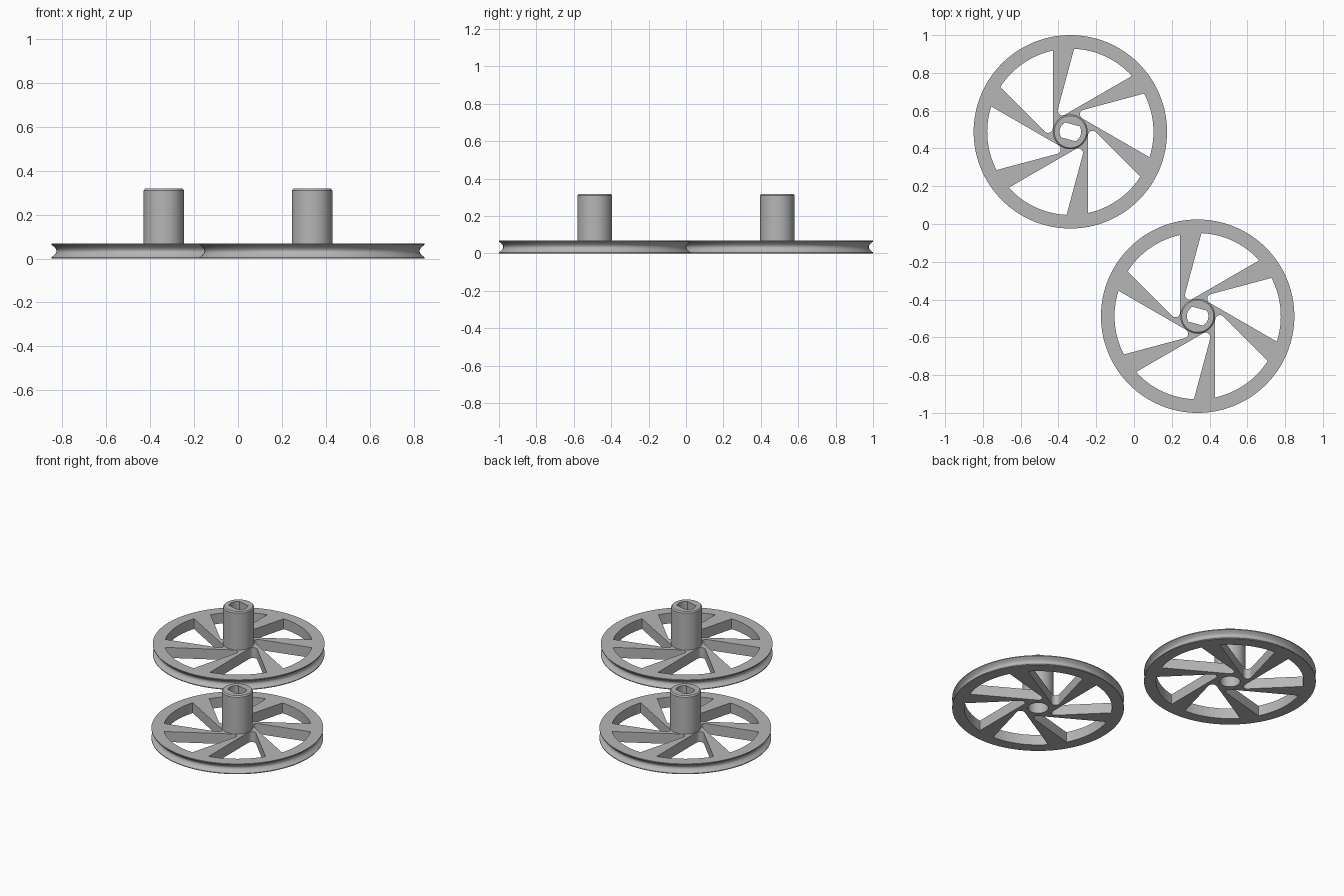
import bpy, bmesh
from math import cos, sin, pi, radians, asin, degrees

if "Cube" in bpy.data.objects:
    bpy.data.objects.remove(bpy.data.objects["Cube"])

R, RIM_IN, H = 0.512, 0.44, 0.068      # wheel radius, window radius, rim height
HUB_R, HUB_H = 0.092, 0.318

grey = bpy.data.materials.new("plain_grey")
grey.diffuse_color = (0.47, 0.47, 0.47, 1)
grey.use_nodes = True
grey.node_tree.nodes["Principled BSDF"].inputs["Base Color"].default_value = grey.diffuse_color


def arc(cx, cy, r, a0, a1, n):
    """Points on an arc, angles in degrees."""
    return [(cx + r * cos(radians(a0 + (a1 - a0) * i / n)),
             cy + r * sin(radians(a0 + (a1 - a0) * i / n))) for i in range(n + 1)]


def make_object(name, bm):
    bmesh.ops.remove_doubles(bm, verts=bm.verts, dist=1e-5)
    bmesh.ops.recalc_face_normals(bm, faces=bm.faces)
    me = bpy.data.meshes.new(name)
    bm.to_mesh(me)
    bm.free()
    me.materials.append(grey)
    ob = bpy.data.objects.new(name, me)
    bpy.context.collection.objects.link(ob)
    return ob


def lathe(name, profile, steps):
    bm = bmesh.new()
    vs = [bm.verts.new((r, 0, z)) for r, z in profile]
    es = [bm.edges.new(p) for p in zip(vs, vs[1:])]
    bmesh.ops.spin(bm, geom=vs + es, cent=(0, 0, 0), axis=(0, 0, 1),
                   angle=2 * pi, steps=steps)
    return make_object(name, bm)


def prism(name, pts, z0, z1):
    bm = bmesh.new()
    face = bm.faces.new([bm.verts.new((x, y, z0)) for x, y in pts])
    ext = bmesh.ops.extrude_face_region(bm, geom=[face])
    top = [v for v in ext["geom"] if isinstance(v, bmesh.types.BMVert)]
    bmesh.ops.translate(bm, verts=top, vec=(0, 0, z1 - z0))
    return make_object(name, bm)


def cut(target, cutter):
    mod = target.modifiers.new("cut", 'BOOLEAN')
    mod.operation, mod.solver, mod.object = 'DIFFERENCE', 'EXACT', cutter
    bpy.context.view_layer.objects.active = target
    bpy.ops.object.modifier_apply(modifier=mod.name)
    bpy.data.objects.remove(cutter)


# Disc with a concave belt groove and a chamfered hub
groove = [(R - 0.023 * sin(pi * i / 10), 0.005 + (H - 0.01) * i / 10) for i in range(11)]
profile = ([(0, 0), (R, 0)] + groove +
           [(R, H), (HUB_R, H), (HUB_R, HUB_H - 0.008), (HUB_R - 0.007, HUB_H), (0, HUB_H)])
wheel = lathe("pulley_wheel_back", profile, 128)

# Six swept windows that leave tapered spokes
apex, fillet = (-0.082, 0.060), 0.025
d = fillet / sin(radians(22.5))
window = (arc(apex[0] + d * cos(radians(52.5)), apex[1] + d * sin(radians(52.5)),
              fillet, 165, 300, 10) + arc(0, 0, RIM_IN, 42.2, 87.4, 16))
for k in range(6):
    c, s = cos(k * pi / 3), sin(k * pi / 3)
    cut(wheel, prism("window_cutter", [(x * c - y * s, x * s + y * c) for x, y in window],
                     -0.1, 0.15))

# Round lower bore and double-flat shaft socket above it
cut(wheel, prism("bore_cutter", arc(0, 0, 0.061, 0, 360 - 7.5, 47), -0.1, 0.12))
a = degrees(asin(0.041 / 0.057))
socket = arc(0, 0, 0.057, -15 - a, -15 + a, 10) + arc(0, 0, 0.057, 165 - a, 165 + a, 10)
cut(wheel, prism("socket_cutter", socket, 0.1, 0.4))

# Smooth shading with sharp edges
bpy.ops.object.select_all(action='DESELECT')
wheel.select_set(True)
bpy.context.view_layer.objects.active = wheel
bpy.ops.object.shade_smooth_by_angle(angle=radians(30))

# Second identical wheel, placed diagonally
second = wheel.copy()
second.data = wheel.data.copy()
second.name = "pulley_wheel_front"
bpy.context.collection.objects.link(second)
wheel.location = (-0.337, 0.488, 0)
second.location = (0.337, -0.488, 0)
